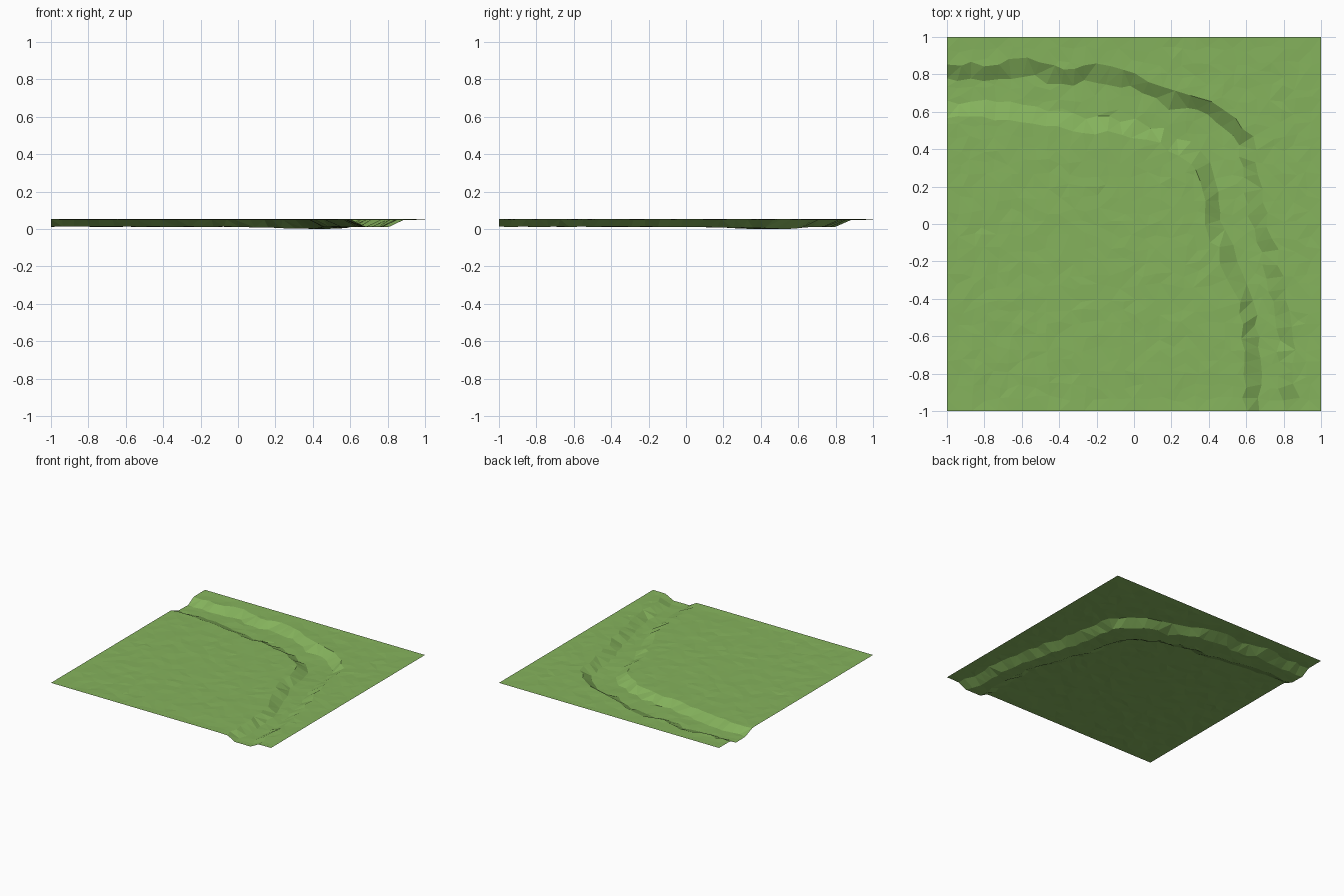
import bpy
import math
import random
from mathutils import Vector
from mathutils.geometry import delaunay_2d_cdt, intersect_point_line

random.seed(4)
TOP, FLOOR, STEP, HALF_BANK = 0.056, 0.016, 0.067, 0.042

if "Cube" in bpy.data.objects:
    bpy.data.objects.remove(bpy.data.objects["Cube"], do_unlink=True)

# Middle lines of the two river banks, from the left edge to the front edge
outer_bank = [(-1, .82), (-.8, .81), (-.58, .84), (-.38, .78), (-.2, .805), (0, .77), (.2, .66),
              (.3, .655), (.46, .59), (.6, .44), (.625, .25), (.66, .05), (.72, -.15),
              (.77, -.35), (.81, -.55), (.815, -.8), (.84, -1)]
inner_bank = [(-1, .61), (-.8, .61), (-.6, .6), (-.4, .55), (-.2, .53), (0, .51), (.15, .46),
              (.27, .4), (.38, .31), (.42, .18), (.41, 0), (.49, -.12), (.53, -.28),
              (.6, -.42), (.62, -.6), (.63, -.8), (.635, -1)]


def resample(points):
    """Even steps along a polyline, each with its left-hand normal."""
    pts = [Vector(p) for p in points]
    out = []
    for a, b in zip(pts, pts[1:]):
        n = max(1, round((b - a).length / STEP))
        out += [a.lerp(b, i / n) for i in range(n)]
    out.append(pts[-1])
    result = []
    for i, p in enumerate(out):
        d = (out[min(i + 1, len(out) - 1)] - out[max(i - 1, 0)]).normalized()
        result.append((p, Vector((-d.y, d.x))))
    return result


def signed_distance(p, line):
    """Distance to a bank line, positive on its left."""
    q, n = min(line, key=lambda s: (s[0] - p).length_squared)
    return math.copysign((p - q).length, (p - q).dot(n))


def floor_height(p):
    bend = math.exp(-((p.x - .42) ** 2 + (p.y - .45) ** 2) / .07)
    return FLOOR - .012 * bend + random.uniform(-.002, .002)


outer, inner = resample(outer_bank), resample(inner_bank)
points, heights, edges = [], [], []


def add(p, z):
    points.append(p)
    heights.append(z)


# Crest and foot lines of both banks
for line, left_is_high in ((outer, True), (inner, False)):
    for side in (1, -1):
        high = (side > 0) == left_is_high
        for i, (p, n) in enumerate(line):
            q = p + n * side * (HALF_BANK + random.uniform(-.016, .014))
            q += Vector((-n.y, n.x)) * random.uniform(-.012, .012)
            if i == 0:
                q.x = -1
            if i == len(line) - 1:
                q.y = -1
            q = Vector((max(q.x, -1), max(q.y, -1)))
            add(q, TOP - random.uniform(0, .003) if high else floor_height(q))
            if i:
                edges.append((len(points) - 2, len(points) - 1))

# Meadow and river bed, as a loose scatter with straight outer edges
cells = round(2 / STEP)
for i in range(cells + 1):
    for j in range(cells + 1):
        p = Vector((-1 + 2 * i / cells, -1 + 2 * j / cells))
        border = i in (0, cells) or j in (0, cells)
        if not border:
            p += Vector((random.uniform(-.02, .02), random.uniform(-.02, .02)))
        from_outer, from_inner = signed_distance(p, outer), signed_distance(p, inner)
        if min(abs(from_outer), abs(from_inner)) < HALF_BANK + .028:
            continue
        if from_outer < 0 < from_inner:
            add(p, floor_height(p))
        else:
            add(p, TOP if border else TOP - random.uniform(0, .004))

verts, _, faces, origin, _, _ = delaunay_2d_cdt(points, edges, [], 0, 1e-5)
coords = []
for v, ids in zip(verts, origin):
    z = sum(heights[k] for k in ids) / len(ids) if ids else TOP * .5
    coords.append((v.x, v.y, z))
lowest = min(c[2] for c in coords)
coords = [(x, y, z - lowest) for x, y, z in coords]

mesh = bpy.data.meshes.new("river_terrain")
mesh.from_pydata(coords, [], faces)
mesh.update()
terrain = bpy.data.objects.new("river_terrain", mesh)
bpy.context.collection.objects.link(terrain)

# Grass colour
grass = bpy.data.materials.new("grass_green")
grass.use_nodes = True
colour = (.235, .45, .108, 1)
grass.diffuse_color = colour
shader = grass.node_tree.nodes["Principled BSDF"]
shader.inputs["Base Color"].default_value = colour
shader.inputs["Roughness"].default_value = .9
mesh.materials.append(grass)
